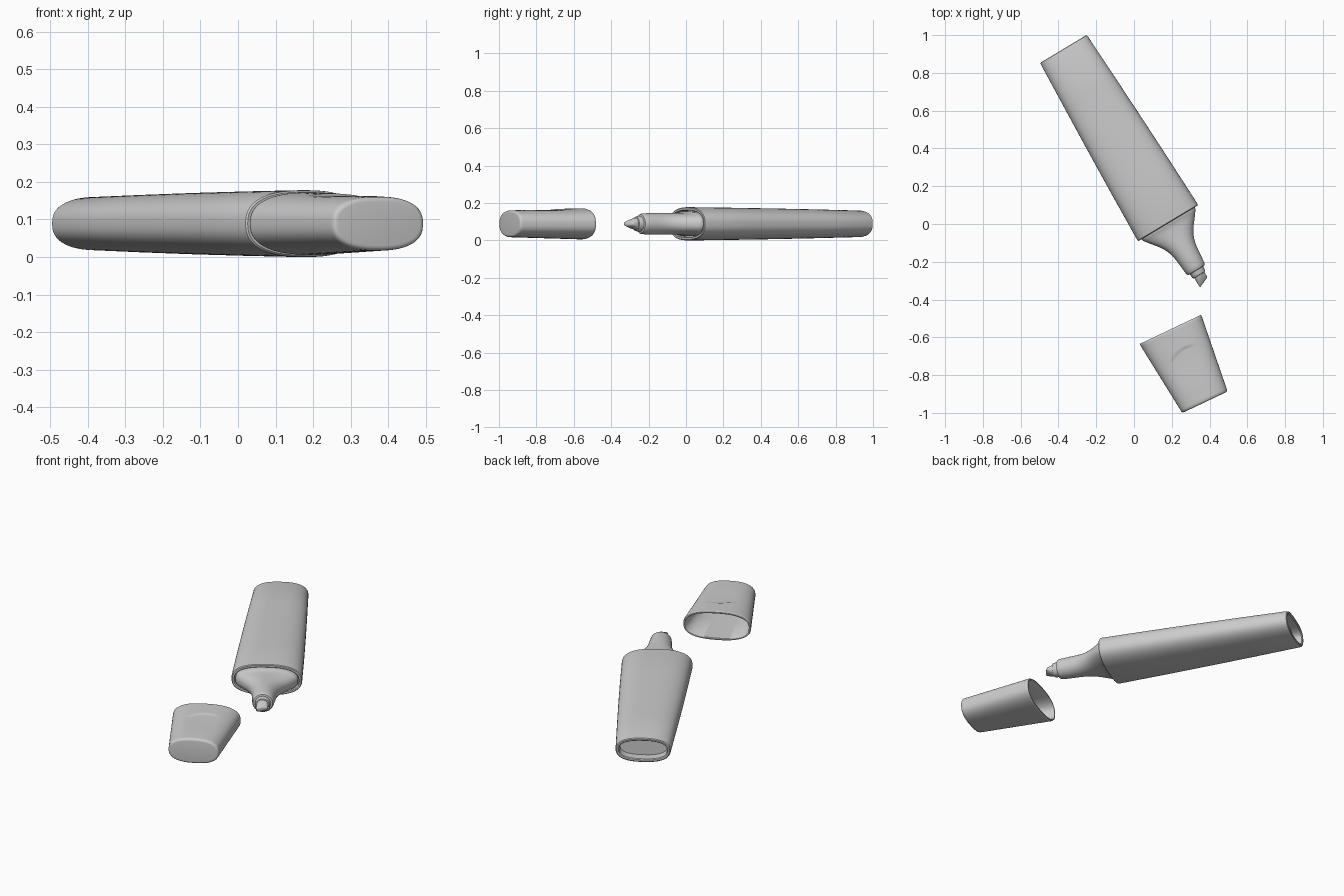
import bpy, bmesh
from math import sin, cos, pi, radians, copysign

Z_MID = 0.089
SEG = 96


def loft(name, sections, origin, angle, slope=0.0, slope_from=9.0, dent=None):
    """Skin superellipse sections (t, half width, half height, exponent) along local -Y."""
    bm = bmesh.new()
    rings = []
    for t, a, b, n in sections:
        ring = []
        for i in range(SEG):
            c, s = cos(2 * pi * i / SEG), sin(2 * pi * i / SEG)
            x = a * copysign(abs(c) ** (2 / n), c)
            z = b * copysign(abs(s) ** (2 / n), s)
            if dent and z > 0:
                z -= dent(x, t)
            shear = slope * x if t >= slope_from else 0
            ring.append(bm.verts.new((x, -(t + shear), z)))
        rings.append(ring)
    for r0, r1 in zip(rings, rings[1:]):
        for i in range(SEG):
            j = (i + 1) % SEG
            bm.faces.new((r0[i], r0[j], r1[j], r1[i]))
    bm.faces.new(rings[0][::-1])
    bm.faces.new(rings[-1])
    bmesh.ops.recalc_face_normals(bm, faces=bm.faces)
    me = bpy.data.meshes.new(name)
    bm.to_mesh(me)
    bm.free()
    ob = bpy.data.objects.new(name, me)
    bpy.context.collection.objects.link(ob)
    ob.location = (origin[0], origin[1], Z_MID)
    ob.rotation_euler = (0, 0, radians(angle))
    bpy.ops.object.select_all(action='DESELECT')
    ob.select_set(True)
    bpy.context.view_layer.objects.active = ob
    bpy.ops.object.shade_smooth_by_angle(angle=radians(35))
    return ob


PEN = ((0.181, 0.004), 31.0)

# Barrel: recessed back plug, tapered shell, lipped front
E = 2.5
loft("barrel", [
    (-1.025, 0.124, 0.050, E), (-1.071, 0.126, 0.052, E), (-1.076, 0.130, 0.056, E),
    (-1.077, 0.138, 0.064, E), (-1.074, 0.143, 0.069, E), (-1.066, 0.145, 0.071, E),
    (-0.80, 0.157, 0.077, E), (-0.54, 0.168, 0.082, E), (-0.27, 0.178, 0.086, E),
    (-0.012, 0.186, 0.089, E), (-0.004, 0.185, 0.088, E), (0.0, 0.181, 0.084, E),
    (0.0, 0.172, 0.074, E), (-0.004, 0.169, 0.071, E), (-0.02, 0.168, 0.070, E),
], *PEN)

# Neck: wide oval base flowing into a round collar
loft("neck", [
    (-0.03, 0.164, 0.066, 2.5), (0.004, 0.164, 0.066, 2.5), (0.013, 0.161, 0.063, 2.5),
    (0.022, 0.154, 0.060, 2.5), (0.04, 0.141, 0.059, 2.4), (0.06, 0.125, 0.058, 2.3),
    (0.085, 0.105, 0.058, 2.2), (0.11, 0.089, 0.058, 2.1), (0.14, 0.076, 0.058, 2),
    (0.175, 0.067, 0.058, 2), (0.22, 0.062, 0.058, 2), (0.265, 0.058, 0.056, 2),
    (0.282, 0.056, 0.054, 2), (0.289, 0.052, 0.050, 2), (0.291, 0.045, 0.044, 2),
], *PEN)

# Nib holder ring
loft("nib_holder", [
    (0.27, 0.042, 0.042, 2), (0.312, 0.040, 0.040, 2), (0.318, 0.038, 0.038, 2),
    (0.320, 0.033, 0.034, 2),
], *PEN)

# Slanted chisel nib
loft("nib", [
    (0.30, 0.031, 0.033, 2.4), (0.322, 0.031, 0.032, 2.4), (0.338, 0.031, 0.025, 2.6),
    (0.355, 0.031, 0.016, 3), (0.362, 0.030, 0.011, 3), (0.365, 0.027, 0.006, 3),
], *PEN, slope=-0.42, slope_from=0.33)


# Cap: hollow tapered shell with a shallow thumb dent on top
def smooth(v):
    v = max(0.0, min(1.0, v))
    return v * v * (3 - 2 * v)


def thumb_dent(x, t):
    if t < 0.05 or t > 0.38:
        return 0
    edge = 0.118 + 3.5 * x * x - 0.2 * x
    return 0.004 * smooth((t - edge) / 0.012) * smooth((0.36 - t) / 0.2) \
        * smooth((0.10 - abs(x)) / 0.06)


outer = []
for i in range(61):
    f = i / 60
    outer.append((0.008 + 0.400 * f, 0.180 - 0.045 * f, 0.083 - 0.011 * f, 2.5))
inner = [(0.36, 0.126, 0.060, 2.5), (0.20, 0.146, 0.066, 2.5),
         (0.004, 0.169, 0.071, 2.5), (0.0, 0.172, 0.074, 2.5), (0.0, 0.178, 0.080, 2.5)]
end = [(0.417, 0.134, 0.071, 2.5), (0.423, 0.131, 0.068, 2.5),
       (0.426, 0.127, 0.064, 2.5), (0.427, 0.120, 0.058, 2.5)]
loft("cap", inner + outer + end, (0.1925, -0.558), 25.4, dent=thumb_dent)
